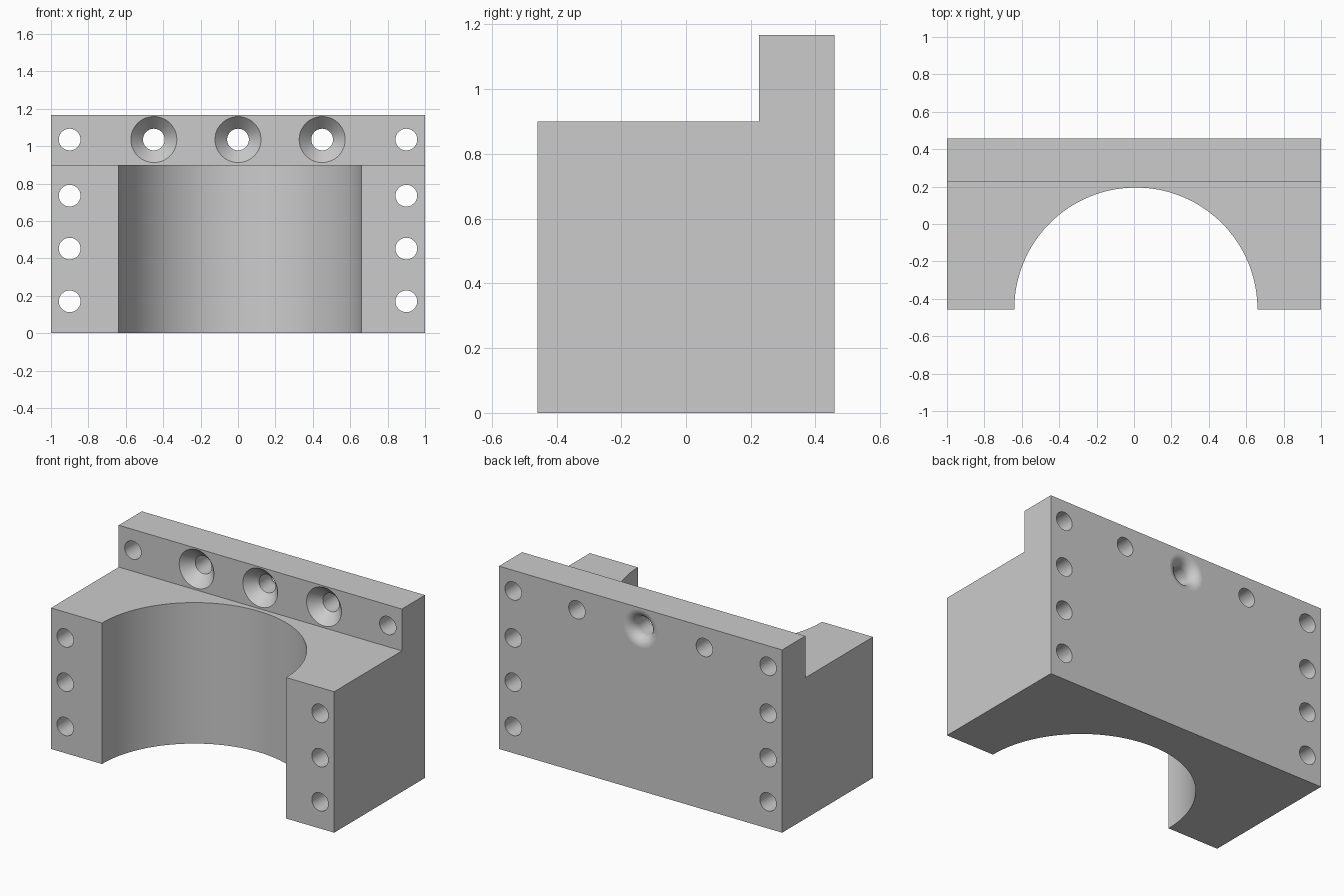
import bpy, bmesh, math
from mathutils import Matrix

cube = bpy.data.objects.get("Cube")
if cube:
    bpy.data.objects.remove(cube, do_unlink=True)

DEPTH = 0.458       # half depth of the block
STEP_Y = 0.225      # front of the raised flange
TOP, SHELF = 1.167, 0.9
HOLE, FLARE = 0.058, 0.123
SINK = FLARE - HOLE

grey = bpy.data.materials.new("plain grey")
grey.use_nodes = True
colour = (0.6, 0.6, 0.6, 1)
grey.diffuse_color = colour
grey.node_tree.nodes["Principled BSDF"].inputs["Base Color"].default_value = colour


def make_object(name, bm):
    bmesh.ops.recalc_face_normals(bm, faces=bm.faces[:])
    mesh = bpy.data.meshes.new(name)
    bm.to_mesh(mesh)
    bm.free()
    mesh.materials.append(grey)
    obj = bpy.data.objects.new(name, mesh)
    bpy.context.collection.objects.link(obj)
    return obj


def lathe(bm, profile, matrix, sides):
    """Closed solid turned about local z from (radius, height) pairs."""
    rings = []
    for r, h in profile:
        ring = []
        for i in range(sides):
            a = math.tau * i / sides
            ring.append(bm.verts.new(matrix @ Matrix.Translation(
                (r * math.cos(a), r * math.sin(a), h)).translation))
        rings.append(ring)
    for low, high in zip(rings, rings[1:]):
        for i in range(sides):
            j = (i + 1) % sides
            bm.faces.new((low[i], low[j], high[j], high[i]))
    bm.faces.new(rings[0][::-1])
    bm.faces.new(rings[-1])


# Stepped block, extruded from its side profile
bm = bmesh.new()
outline = [(-DEPTH, 0), (DEPTH, 0), (DEPTH, TOP), (STEP_Y, TOP),
           (STEP_Y, SHELF), (-DEPTH, SHELF)]
side = bm.faces.new([bm.verts.new((-1, y, z)) for y, z in outline])
extruded = bmesh.ops.extrude_face_region(bm, geom=[side])
bmesh.ops.translate(bm, vec=(2, 0, 0), verts=[
    v for v in extruded["geom"] if isinstance(v, bmesh.types.BMVert)])
block = make_object("mounting_block", bm)

# Cutters: half-round bore, through holes, countersunk holes
bm = bmesh.new()
lathe(bm, [(0.65, -0.1), (0.65, SHELF + 0.005)],
      Matrix.Translation((0.01, -0.455, 0)), 128)
along_y = Matrix.Rotation(-math.pi / 2, 4, "X")
ROW = 1.035
for x in (-0.9, 0.9):
    for z in (0.17, 0.452, 0.735, ROW):
        lathe(bm, [(HOLE, -0.6), (HOLE, 0.6)],
              Matrix.Translation((x, 0, z)) @ along_y, 48)
for x in (-0.45, 0, 0.45):
    profile = [(FLARE, STEP_Y - 0.02), (FLARE, STEP_Y), (HOLE, STEP_Y + 0.07)]
    if x == 0:
        # Rounded mouth on the back of the middle hole
        for i in range(11):
            t = math.pi / 2 * i / 10
            profile.append((FLARE - SINK * math.cos(t),
                            DEPTH - SINK + SINK * math.sin(t)))
        profile.append((FLARE, 0.6))
    else:
        profile.append((HOLE, 0.6))
    lathe(bm, profile, Matrix.Translation((x, 0, ROW)) @ along_y, 48)
cutter = make_object("hole_cutters", bm)
cutter.hide_render = True

# Cut, then shade the round walls smooth
cut = block.modifiers.new("cut holes", "BOOLEAN")
cut.operation = "DIFFERENCE"
cut.solver = "EXACT"
cut.object = cutter
bpy.ops.object.select_all(action="DESELECT")
block.select_set(True)
bpy.context.view_layer.objects.active = block
bpy.ops.object.modifier_apply(modifier=cut.name)
bpy.data.objects.remove(cutter, do_unlink=True)
bpy.ops.object.shade_smooth_by_angle(angle=math.radians(30))
weighted = block.modifiers.new("flat face normals", "WEIGHTED_NORMAL")
weighted.keep_sharp = True
